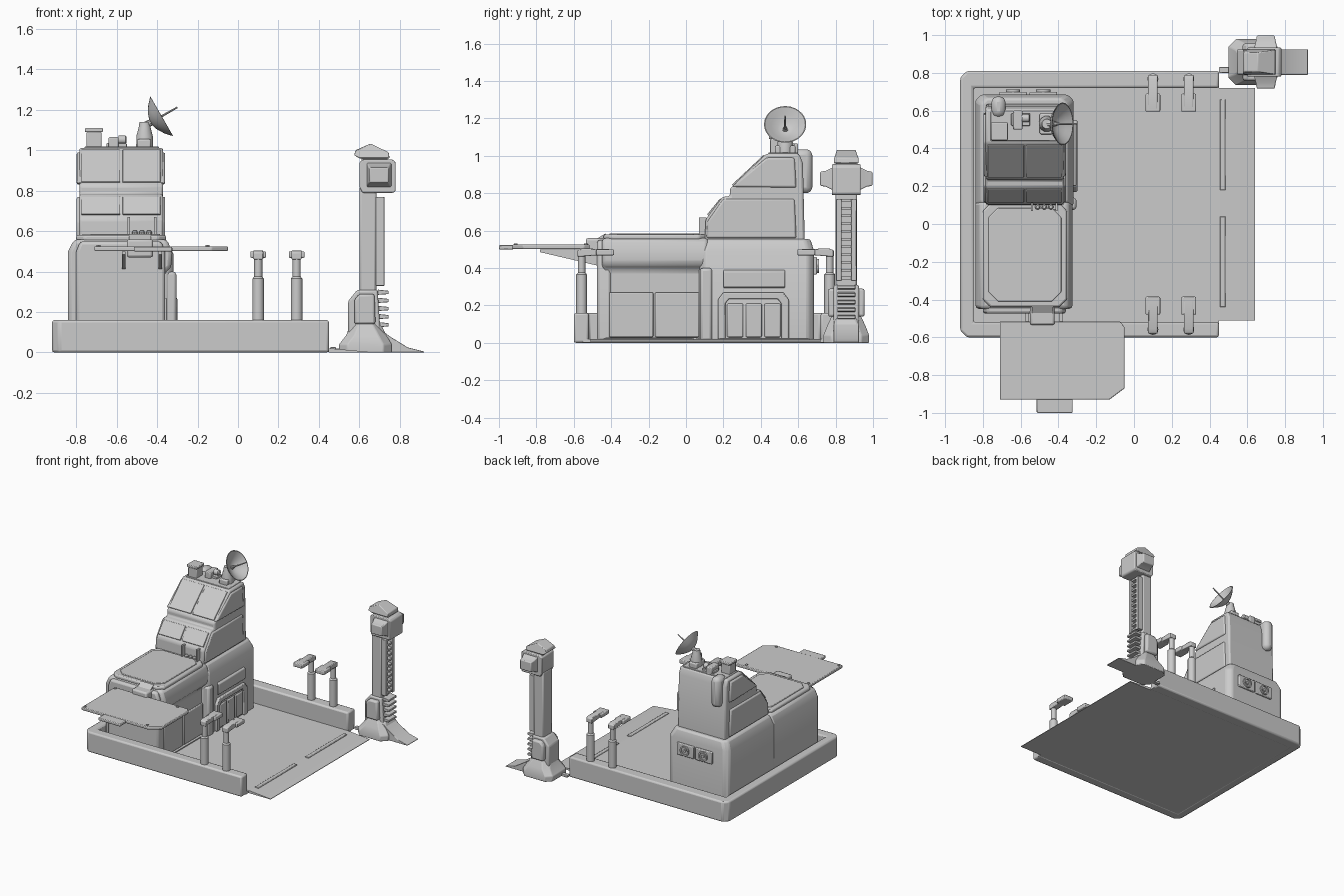
import bpy, bmesh, math
from mathutils import Vector


def finish(name, bm, bevel=0.0, seg=2):
    bmesh.ops.recalc_face_normals(bm, faces=bm.faces)
    me = bpy.data.meshes.new(name)
    bm.to_mesh(me)
    bm.free()
    for p in me.polygons:
        p.use_smooth = True
    me.set_sharp_from_angle(angle=math.radians(32))
    ob = bpy.data.objects.new(name, me)
    bpy.context.collection.objects.link(ob)
    if bevel:
        m = ob.modifiers.new("bevel", 'BEVEL')
        m.width, m.segments, m.limit_method = bevel, seg, 'ANGLE'
    return ob


def loft(name, rings, bevel=0.0, caps=True):
    """Skin equal-length rings of 3D points."""
    bm = bmesh.new()
    vs = [[bm.verts.new(p) for p in r] for r in rings]
    n = len(rings[0])
    for a, b in zip(vs, vs[1:]):
        for i in range(n):
            bm.faces.new((a[i], a[(i + 1) % n], b[(i + 1) % n], b[i]))
    if caps:
        bm.faces.new(vs[0])
        bm.faces.new(vs[-1])
    return finish(name, bm, bevel)


def prism(name, pts, axis, a, b, bevel=0.0):
    """Extrude a 2D profile from a to b along the given axis."""
    put = {'x': lambda p, t: (t, p[0], p[1]),
           'y': lambda p, t: (p[0], t, p[1]),
           'z': lambda p, t: (p[0], p[1], t)}[axis]
    return loft(name, [[put(p, t) for p in pts] for t in (a, b)], bevel)


def box(name, x0, x1, y0, y1, z0, z1, bevel=0.0):
    return prism(name, [(x0, y0), (x1, y0), (x1, y1), (x0, y1)], 'z', z0, z1, bevel)


def chamfered(x0, x1, y0, y1, c):
    return [(x0 + c, y0), (x1 - c, y0), (x1, y0 + c), (x1, y1 - c),
            (x1 - c, y1), (x0 + c, y1), (x0, y1 - c), (x0, y0 + c)]


def lathe(name, origin, axis, prof, n=20, caps=True):
    """Revolve (radius, distance) pairs around an axis."""
    w = Vector(axis).normalized()
    u = w.orthogonal().normalized()
    v = w.cross(u)
    o = Vector(origin)
    ang = [2 * math.pi * i / n for i in range(n)]
    return loft(name, [[o + w * h + (u * math.cos(t) + v * math.sin(t)) * r for t in ang]
                       for r, h in prof], caps=caps)


# Tray with a raised rim on three sides, floor and entry ramp
prism("tray_rim", [(.45, -.6), (-.885, -.6), (-.92, -.565), (-.92, .775), (-.885, .81), (.45, .81),
                   (.45, .72), (-.85, .72), (-.85, -.52), (.45, -.52)], 'z', 0, .16, .012)
box("tray_floor", -.88, .45, -.55, .76, .002, .02)
prism("entry_ramp", [(.45, 0), (.64, 0), (.64, .004), (.46, .02), (.45, .02)], 'y', -.51, .72)
for y in (-.44, .18):
    box("ramp_strip", .455, .485, y, y + .48, .005, .026, .004)

# Low front half of the console, right side undercut
prism("console_front", [(-.84, .01), (-.84, .5), (-.81, .56), (-.35, .56), (-.325, .49), (-.33, .42),
                        (-.365, .39), (-.365, .01)], 'y', -.45, .12, .02)
prism("console_nose", [(-.80, .01), (-.80, .5), (-.78, .55), (-.38, .55), (-.36, .5), (-.36, .01)],
      'y', -.475, -.4, .015)
prism("console_lid", chamfered(-.80, -.355, -.44, .11, .04), 'z', .55, .58, .01)
prism("lid_panel", chamfered(-.77, -.385, -.41, .085, .05), 'z', .575, .586, .004)
for y in (-.41, -.165):
    box("side_door", -.37, -.352, y, y + .235, .03, .27, .006)
box("side_kick_plate", -.40, -.34, -.43, .06, .01, .028)

# Rear half of the console with framed bay on its right
loft("console_rear", [[(x, y, z) for x, y in chamfered(x0, x1, y0, y1, .03)]
                      for z, x0, x1, y0, y1 in ((.01, -.84, -.32, .07, .685),
                                                (.49, -.84, -.32, .07, .685),
                                                (.555, -.81, -.355, .09, .665))], .012)
prism("bay_frame", [(.17, .02), (.17, .23), (.2, .27), (.52, .27), (.55, .23), (.55, .02), (.51, .02),
                    (.51, .21), (.49, .235), (.23, .235), (.21, .21), (.21, .02)],
      'x', -.33, -.30, .006)
for y in (.22, .32, .42):
    box("bay_drawer", -.33, -.31, y, y + .085, .03, .21, .006)
prism("bay_header", [(-.33, .29), (-.305, .30), (-.305, .38), (-.33, .395)], 'y', .2, .53, .005)
box("corner_post", -.37, -.305, .075, .14, .01, .4, .015)

# Rear fans
for x in (-.64, -.48):
    box("fan_plate", x - .073, x + .073, .67, .70, .365, .46, .006)
    lathe("fan_ring", (x, .695, .412), (0, 1, 0),
          [(.038, 0), (.038, .016), (.027, .016), (.027, .006), (.012, .006), (.012, .014)])

# Stepped upper cabinet
prof = [(.10, .54), (.105, .66), (.195, .78), (.235, .785), (.235, .825), (.43, 1.012),
        (.605, 1.012), (.625, .96), (.635, .54)]
prism("upper_cabinet", prof, 'x', -.785, -.37, .012)
# Side cheeks and screens
prism("upper_cheeks", [(.245, .835), (.43, .99), (.58, .99), (.59, .83)], 'x', -.798, -.36, .01)
prism("lower_cheeks", [(.11, .56), (.115, .65), (.2, .77), (.58, .77), (.59, .56)],
      'x', -.798, -.36, .01)


def screen(a, b, x0, x1):
    a, b = Vector(a), Vector(b)
    d = (b - a).normalized()
    n = Vector((-d.y, d.x)) * .007
    prism("screen", [a - n, b - n, b + n, a + n], 'x', x0, x1, .003)


for x0, x1 in ((-.775, -.583), (-.57, -.383)):
    screen((.25, .84), (.42, 1.0), x0, x1)
    screen((.118, .682), (.188, .768), x0, x1)

# Controls at the foot of the screens
for x in (-.54, -.41):
    box("control_bar", x - .006, x + .006, .07, .11, .57, .67)
box("control_shelf", -.54, -.41, .075, .11, .56, .585, .005)
for x in (-.51, -.475, -.44):
    lathe("control_knob", (x, .09, .58), (0, 0, 1), [(.014, 0), (.014, .016), (.008, .024)], 10)

# Roof equipment
box("roof_plate", -.76, -.39, .44, .60, 1.0, 1.018, .004)
box("vent_stack", -.75, -.675, .45, .53, 1.01, 1.09, .005)
box("vent_cap", -.757, -.668, .443, .537, 1.09, 1.11, .005)
box("rear_tank", -.755, -.68, .565, .675, .80, 1.035, .03)
box("roof_gadget", -.64, -.59, .50, .60, 1.01, 1.065, .006)
box("gadget_base", -.65, -.55, .52, .585, 1.01, 1.035, .004)
lathe("gadget_lens", (-.592, .56, 1.052), (1, 0, 0), [(.022, 0), (.022, .035), (.015, .04)], 12)

# Satellite dish facing right and up
lathe("dish_mount", (-.462, .53, 1.01), (0, 0, 1), [(.043, 0), (.042, .06), (.03, .105), (.026, .13)], 12)
box("mount_foot", -.50, -.43, .475, .585, 1.01, 1.055, .008)
ax = Vector((.87, 0, .5)).normalized()
c = Vector((-.378, .53, 1.168))
lathe("dish", c, ax, [(.012, -.062), (.045, -.052), (.08, -.03), (.113, 0), (.108, .001),
                      (.076, -.022), (.042, -.044), (.01, -.054)], 28)
lathe("dish_feed", c, ax, [(.014, -.056), (.006, -.02), (.004, .09)], 8)
lathe("dish_neck", (-.462, .53, 1.12), (c - ax * .05) - Vector((-.462, .53, 1.12)),
      [(.02, 0), (.015, .05)], 10)

# Folding front table with brackets
prism("table_top", [(-.71, -.93), (-.13, -.93), (-.05, -.87), (-.05, -.545), (-.075, -.515), (-.71, -.515)],
      'z', .502, .525, .005)
box("table_lip", -.515, -.325, -1.0, -.92, .5, .522, .005)
box("table_hinge", -.55, -.42, -.535, -.42, .47, .56, .012)
prism("hinge_cover", [(-.53, .525), (-.43, .585), (-.42, .54)], 'x', -.54, -.43)
for x in (-.565, -.385):
    prism("table_bracket", [(-.78, .5), (-.78, .485), (-.46, .41), (-.44, .42), (-.44, .5)],
          'x', x - .009, x + .009)
for x, y in ((-.69, -.91), (-.15, -.91), (-.69, -.535), (-.15, -.535)):
    lathe("table_pin", (x, y, .52), (0, 0, 1), [(.01, 0), (.01, .012)], 8)

# Four guard posts, mirrored front to back
for x in (.10, .29):
    for s in (-1, 1):
        y = lambda v: .105 + s * v
        lathe("guard_post", (x, y(.663), .15), (0, 0, 1),
              [(.029, 0), (.029, .215), (.02, .225), (.02, .32)], 16)
        prism("post_arm", [(y(.685), .46), (y(.685), .495), (y(.66), .505), (y(.5), .5), (y(.5), .475)],
              'x', x - .025, x + .025, .005)
        box("post_pad", x - .039, x + .039, min(y(.49), y(.585)), max(y(.49), y(.585)), .468, .5, .006)

# Pillar: foot, tongue and lower housing
YC = .857


def mid(name, pts, w, bevel=.0):
    return prism(name, pts, 'y', YC - w, YC + w, bevel)


loft("pillar_foot", [[(x, y, z) for x, y in chamfered(x0, x1, YC - w, YC + w, .04)]
                     for z, x0, x1, w in ((0, .50, .76, .122), (.04, .50, .76, .122),
                                          (.085, .535, .735, .105), (.15, .56, .70, .075))], .005)
mid("pillar_tongue", [(.70, 0), (.92, 0), (.92, .005), (.84, .025), (.75, .08), (.70, .12)], .068, .004)
mid("pillar_housing", [(.545, .07), (.545, .255), (.59, .31), (.69, .31), (.705, .1), (.705, .07)],
    .068, .01)
mid("housing_pods", [(.575, .14), (.575, .26), (.6, .29), (.675, .29), (.68, .14)], .098, .012)
box("foot_link", .45, .52, .80, .83, .0, .02, .004)

# Pillar column with recessed rail and rungs
box("column", .60, .685, YC - .058, YC + .058, .29, .82, .012)
for s in (-1, 1):
    box("ladder_rail", .68, .725, YC + s * .04 - .014, YC + s * .04 + .014, .33, .77, .004)
for i in range(11):
    z = .34 + i * .0415
    box("ladder_rung", .68, .72, YC - .03, YC + .03, z, z + .014)
for i in range(5):
    z = .125 + i * .04
    prism("lower_fin", [(.69, z), (.745, z + .004), (.745, z + .02), (.69, z + .026)],
          'y', YC - .048, YC + .048, .003)

# Pillar head with side ears and hood
mid("head_block", [(.615, .79), (.60, .82), (.60, .94), (.62, .955), (.765, .955), (.78, .94),
                   (.78, .80), (.77, .79)], .077, .006)
for s in (-1, 1):
    loft("head_ear", [[(x0, YC + s * w, z0), (x1, YC + s * w, z0), (x1, YC + s * w, z1), (x0, YC + s * w, z1)]
                      for w, x0, x1, z0, z1 in ((.07, .635, .76, .815, .94), (.11, .645, .75, .835, .92),
                                                (.14, .65, .745, .84, .915))], .006)
mid("head_neck", [(.61, .94), (.61, .97), (.74, .97), (.74, .94)], .055)
loft("head_hood", [[(x, YC + s * (.066 if z < 1 else .05), z) for x, z in
                    ((.60, .96), (.575, .975), (.58, 1.0), (.655, 1.033), (.745, .99), (.75, .96))]
                   for s in (-1, 1)], .005)
